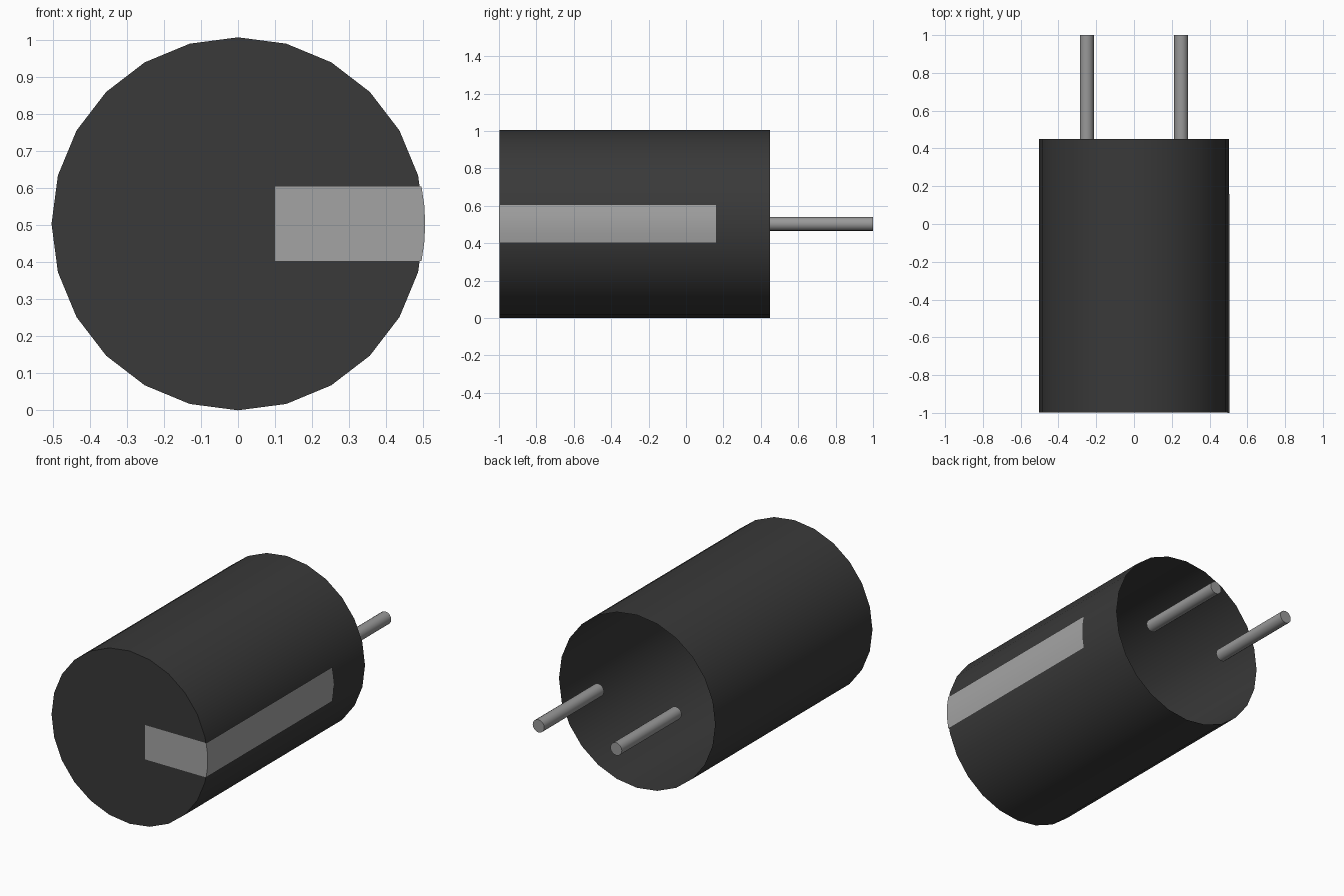
import bpy, bmesh, math
from mathutils import Matrix

cube = bpy.data.objects.get("Cube")
if cube:
    bpy.data.objects.remove(cube, do_unlink=True)

R = 0.503            # can radius, also the height of its axis
FRONT, BACK = -0.997, 0.45


def material(name, value):
    m = bpy.data.materials.new(name)
    m.use_nodes = True
    colour = (value, value, value, 1)
    m.diffuse_color = colour
    m.node_tree.nodes["Principled BSDF"].inputs["Base Color"].default_value = colour
    return m


black = material("black sleeve", 0.041)
light_grey = material("light grey stripe", 0.37)
metal = material("grey metal", 0.32)


def finish(bm, name, mat):
    mesh = bpy.data.meshes.new(name)
    bm.to_mesh(mesh)
    bm.free()
    mesh.materials.append(mat)
    obj = bpy.data.objects.new(name, mesh)
    bpy.context.collection.objects.link(obj)
    bpy.ops.object.select_all(action='DESELECT')
    obj.select_set(True)
    bpy.context.view_layer.objects.active = obj
    bpy.ops.object.shade_smooth_by_angle(angle=math.radians(40))
    return obj


def cylinder(name, mat, x, radius, y0, y1, sides, open_back=False):
    bm = bmesh.new()
    place = Matrix.Translation((x, (y0 + y1) / 2, R)) @ Matrix.Rotation(math.pi / 2, 4, 'X')
    bmesh.ops.create_cone(bm, cap_ends=True, segments=sides, radius1=radius,
                          radius2=radius, depth=y1 - y0, matrix=place)
    if open_back:
        bm.normal_update()
        caps = [f for f in bm.faces if f.normal.y > 0.9]
        bmesh.ops.delete(bm, geom=caps, context='FACES_ONLY')
    return finish(bm, name, mat)


# Can: closed at the front, open at the back
cylinder("can_sleeve", black, 0, R, FRONT, BACK, 24, open_back=True)

# Two wire leads
for side, x in (("left", 0.25), ("right", -0.25)):
    cylinder(side + "_lead", metal, x, 0.037, BACK, 1.0, 16)

# Polarity stripe: folds from the front cap onto the left side
bm = bmesh.new()
rows = []
for dz in (-0.1, -0.05, 0, 0.05, 0.1):
    x = math.sqrt((R + 0.002) ** 2 - dz ** 2)
    rows.append([bm.verts.new((px, py, R + dz))
                 for px, py in ((0.1, -1.0), (x, -1.0), (x, 0.16))])
for low, high in zip(rows, rows[1:]):
    for i in range(2):
        bm.faces.new((low[i], low[i + 1], high[i + 1], high[i]))
finish(bm, "polarity_stripe", light_grey)
